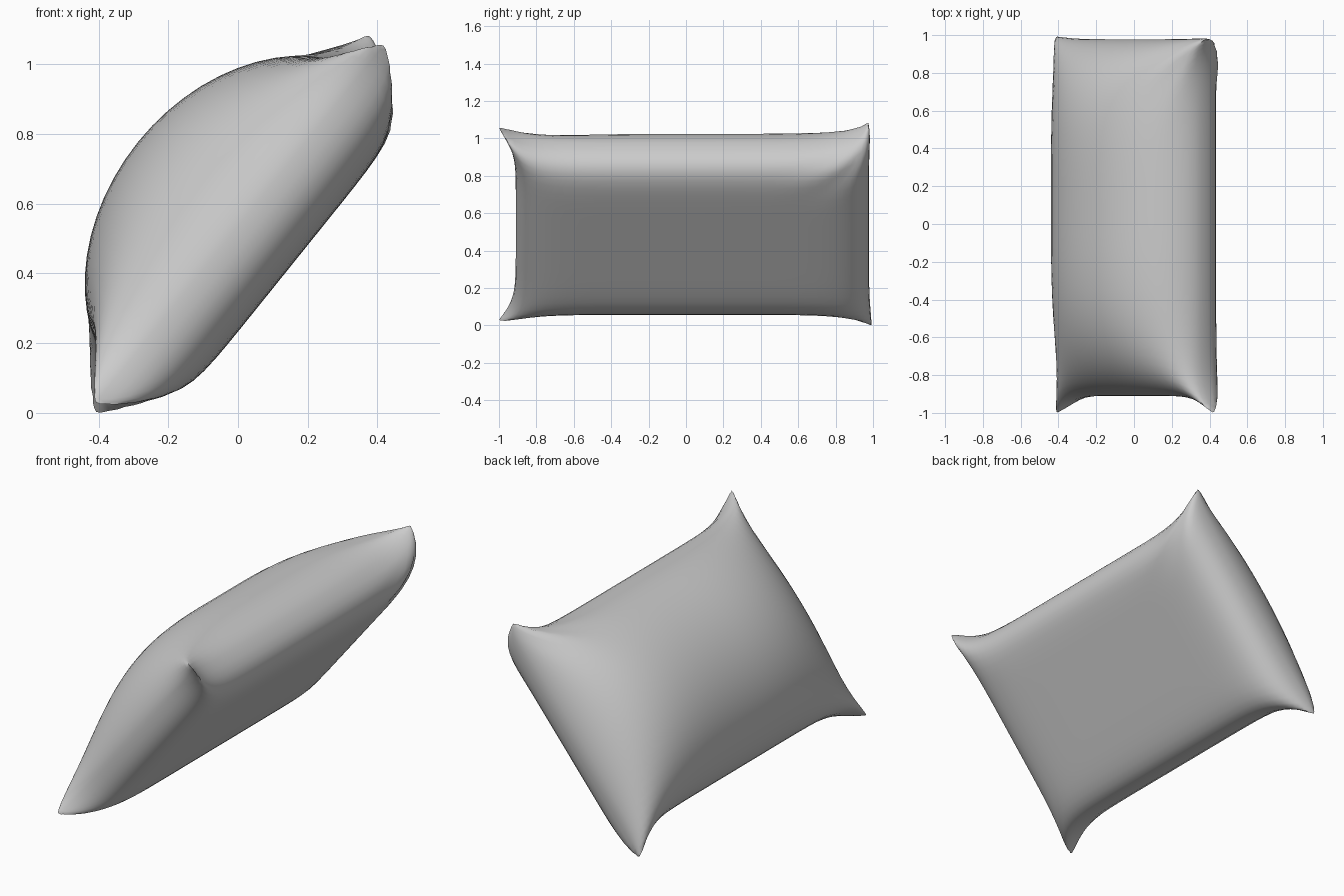
import bpy, bmesh, math
from mathutils import Vector

if "Cube" in bpy.data.objects:
    bpy.data.objects.remove(bpy.data.objects["Cube"])

NS, NT = 28, 40                                  # grid across the width / along y
U = Vector((0.627, 0.0, 0.779))                  # seam direction, leaning up to +x
N = Vector((-0.779, 0.0, 0.627))                 # plump side normal
Y = Vector((0.0, 1.0, 0.0))
C = Vector((0.005, 0.0, 0.545))


def fall(x, p, q):
    """Blunt rounded fall-off from 1 in the middle to 0 at the edge."""
    return max(0.0, 1.0 - abs(x) ** p) ** q


def cushion_point(s, t, side):
    # outline pinched between pointed corners
    u = s * (0.66 - 0.105 * fall(t, 8, 1))
    y = t * (1.0 - (0.09 if t < 0 else 0.022) * fall(s, 6, 1))
    # domed front that flattens to a boxy roll at the ends, flat back
    if side > 0:
        h = 0.375 * fall(s, 2, 0.56 - 0.28 * abs(t) ** 4)
        h *= fall(t, 3, 0.58) if t < 0 else fall(t, 4.5, 0.55)
    else:
        h = -0.19 * fall(s, 8, 0.42) * fall(t, 10, 0.42)
    # pleats gathered towards the upper back corner
    near = math.exp(-((1 - s) ** 2 + (1 - t) ** 2) / 0.08)
    h += 0.05 * near * math.sin(8 * math.atan2(1 - s, 1.001 - t)) * fall(s, 2, 0.5) * fall(t, 2, 0.5)
    p = C + U * u + Y * y + N * h
    # bent corner tips at the back
    b = ((1 + t) / 2) ** 25
    p += Vector((-0.04, -0.025, 0.027)) * b * ((1 + s) / 2) ** 25
    p += Vector((0.0, -0.008, -0.028)) * b * ((1 - s) / 2) ** 25
    return p


# two sheets sewn together along the seam
bm = bmesh.new()
for side in (1, -1):
    rows = []
    for j in range(NT + 1):
        t = math.sin(math.pi / 2 * (2 * j / NT - 1))
        rows.append([bm.verts.new(cushion_point(math.sin(math.pi / 2 * (2 * i / NS - 1)), t, side))
                     for i in range(NS + 1)])
    for j in range(NT):
        for i in range(NS):
            bm.faces.new((rows[j][i], rows[j][i + 1], rows[j + 1][i + 1], rows[j + 1][i]))
bmesh.ops.remove_doubles(bm, verts=bm.verts, dist=0.0003)
bmesh.ops.recalc_face_normals(bm, faces=bm.faces)

# stand on the floor
low = min(v.co.z for v in bm.verts)
bmesh.ops.translate(bm, verts=bm.verts, vec=(0, 0, -low))

mesh = bpy.data.meshes.new("cushion")
bm.to_mesh(mesh)
bm.free()
cushion = bpy.data.objects.new("cushion", mesh)
bpy.context.collection.objects.link(cushion)
bpy.context.view_layer.objects.active = cushion
cushion.select_set(True)
bpy.ops.object.shade_smooth_by_angle(angle=math.radians(50))
